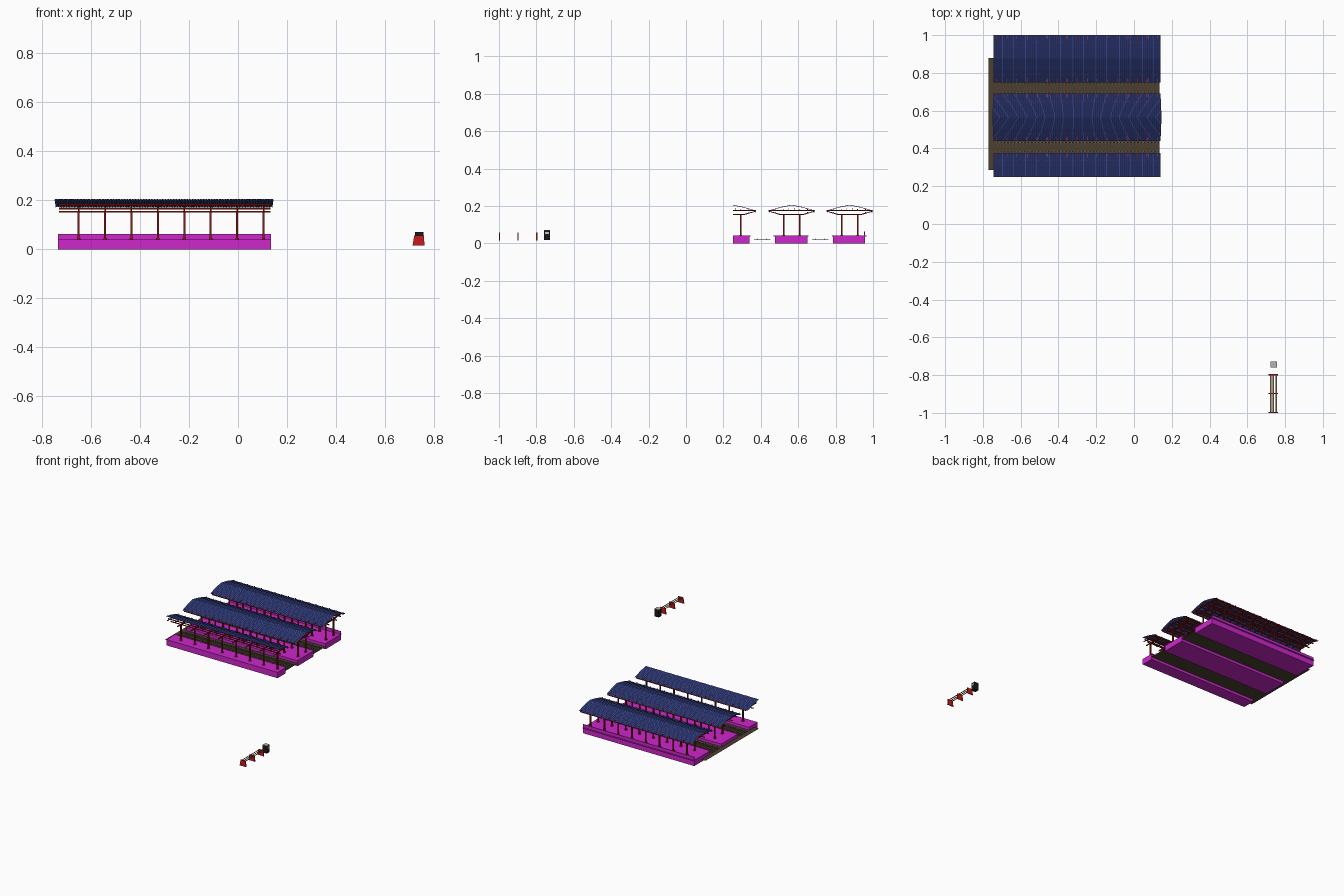
import bpy, bmesh, math
from mathutils import Vector

if "Cube" in bpy.data.objects:
    bpy.data.objects.remove(bpy.data.objects["Cube"])


def mat(name, r, g, b):
    m = bpy.data.materials.new(name)
    m.diffuse_color = (r, g, b, 1)
    m.use_nodes = True
    m.node_tree.nodes["Principled BSDF"].inputs["Base Color"].default_value = m.diffuse_color
    return m


MAGENTA = mat("magenta", 0.62, 0.02, 0.6)
RED = mat("dark_red", 0.25, 0.01, 0.005)
BRIGHT = mat("bright_red", 0.6, 0.01, 0.01)
BLUE = mat("roof_blue", 0.06, 0.09, 0.4)
BROWN = mat("ballast", 0.07, 0.05, 0.03)
TAN = mat("tan_wood", 0.25, 0.16, 0.06)
STEEL = mat("steel", 0.16, 0.12, 0.09)
BLACK = mat("black", 0.01, 0.01, 0.01)
GREY = mat("grey", 0.45, 0.45, 0.45)
WHITE = mat("white", 0.9, 0.9, 0.9)


def finish(bm, name, material):
    me = bpy.data.meshes.new(name)
    bm.to_mesh(me)
    bm.free()
    me.materials.append(material)
    ob = bpy.data.objects.new(name, me)
    bpy.context.collection.objects.link(ob)
    return ob


def add_box(bm, x0, x1, y0, y1, z0, z1):
    vs = bmesh.ops.create_cube(bm, size=1)["verts"]
    for v in vs:
        v.co = Vector(((x0 + x1) / 2 + v.co.x * (x1 - x0),
                       (y0 + y1) / 2 + v.co.y * (y1 - y0),
                       (z0 + z1) / 2 + v.co.z * (z1 - z0)))


def boxes(name, material, dims):
    bm = bmesh.new()
    for d in dims:
        add_box(bm, *d)
    return finish(bm, name, material)


def add_quad(bm, x0, x1, y0, y1, z):
    bm.faces.new([bm.verts.new(p) for p in
                  ((x0, y0, z), (x1, y0, z), (x1, y1, z), (x0, y1, z))])


def add_prism(bm, pts, x0, x1):
    """Extrude a y-z outline along x."""
    a = [bm.verts.new((x0, y, z)) for y, z in pts]
    b = [bm.verts.new((x1, y, z)) for y, z in pts]
    n = len(pts)
    bm.faces.new(a)
    bm.faces.new(b[::-1])
    for i in range(n):
        bm.faces.new((a[i], b[i], b[(i + 1) % n], a[(i + 1) % n]))
    return a + b


X0, X1 = -0.735, 0.135
COLS = [-0.651 + 0.1079 * i for i in range(8)]

# Platforms with a thin overhanging lip, and the back wall
for i, (y0, y1, l0, l1) in enumerate([(0.25, 0.34, 0.25, 0.346),
                                      (0.475, 0.65, 0.469, 0.656),
                                      (0.786, 0.957, 0.78, 0.966)]):
    boxes(f"platform_{i + 1}", MAGENTA, [(X0, X1, y0, y1, 0, 0.037),
                                         (X0, X1, l0, l1, 0.037, 0.041)])
boxes("back_wall", MAGENTA, [(X0, X1, 0.953, 0.958, 0.04, 0.063)])

# Track bed, sleepers and rails
bm = bmesh.new()
add_quad(bm, -0.77, X1, 0.285, 0.88, 0.018)
finish(bm, "track_bed", BROWN)
for i, yc in enumerate((0.4075, 0.718)):
    boxes(f"sleepers_{i + 1}", BROWN,
          [(x, x + 0.009, yc - 0.045, yc + 0.045, 0.0185, 0.021)
           for x in [X0 + 0.0181 * k for k in range(48)]])
    boxes(f"rails_{i + 1}", STEEL,
          [(X0, X1, yc + s - 0.0015, yc + s + 0.0015, 0.021, 0.026) for s in (-0.024, 0.024)])


def roof_z(d):
    """Height of the canopy sheet at distance d from the ridge."""
    d = abs(d)
    return 0.204 - 0.2 * d if d < 0.06 else 0.192 - 0.3 * (d - 0.06)


def canopy(tag, yc, sides, flare):
    # Corrugated sheet
    bm = bmesh.new()
    offs = [-0.125, -0.06, 0, 0.06, 0.125] if len(sides) == 2 else [0, 0.06, 0.125]
    n = 160
    rows = []
    for d in offs:
        k = 1 + flare * (1 - abs(d) / 0.125)
        rows.append([bm.verts.new((-0.302 + (-0.4425 + 0.885 * i / n) * k, yc + d,
                                   roof_z(d) + (0.002 if i % 2 else -0.001)))
                     for i in range(n + 1)])
    for a, b in zip(rows, rows[1:]):
        for i in range(n):
            bm.faces.new((a[i], a[i + 1], b[i + 1], b[i]))
    finish(bm, f"canopy_roof_{tag}", BLUE)

    # Columns with feet
    parts = []
    for x in COLS:
        for s in sides:
            y = yc + s * 0.0425
            parts += [(x - 0.004, x + 0.004, y - 0.004, y + 0.004, 0.04, 0.155),
                      (x - 0.007, x + 0.007, y - 0.007, y + 0.007, 0.04, 0.046)]
    boxes(f"columns_{tag}", RED, parts)

    # Longitudinal beams
    parts = []
    for s in sides:
        for d, z in ((0.0425, 0.154), (0.085, 0.165), (0.12, 0.168),
                     (0.0425, 0.182), (0.085, 0.181), (0.015, 0.184)):
            y = yc + s * d
            parts.append((-0.732, 0.132, y - 0.002, y + 0.002, z - 0.003, z + 0.003))
    # Cross beams on the columns
    lo, hi = min(sides + [0]), max(sides + [0])
    for x in COLS:
        parts.append((x - 0.003, x + 0.003, yc + lo * 0.065, yc + hi * 0.065, 0.151, 0.157))
    # Cross ties at half spacing
    for i in range(17):
        x = -0.7275 + i * 0.0533
        parts.append((x - 0.002, x + 0.002, yc + lo * 0.123, yc + hi * 0.123, 0.174, 0.179))
    boxes(f"canopy_beams_{tag}", RED, parts)

    # Slanted brackets out to the eaves
    bm = bmesh.new()
    for x in COLS:
        for s in sides:
            add_prism(bm, [(yc + s * 0.06, 0.151), (yc + s * 0.123, 0.170),
                           (yc + s * 0.123, 0.174), (yc + s * 0.06, 0.157)],
                      x - 0.003, x + 0.003)
    bmesh.ops.recalc_face_normals(bm, faces=bm.faces)
    finish(bm, f"canopy_brackets_{tag}", RED)


canopy("front", 0.25, [1], 0)
canopy("middle", 0.565, [-1, 1], 0.012)
canopy("back", 0.875, [-1, 1], 0)

# Bench: three trapezoid supports and flat slats
bm = bmesh.new()
for y in (-0.997, -0.8975, -0.798):
    a = [bm.verts.new((x, y - 0.003, z)) for x, z in
         ((0.713, 0.016), (0.762, 0.016), (0.759, 0.057), (0.72, 0.057))]
    f = bm.faces.new(a)
    ext = bmesh.ops.extrude_face_region(bm, geom=[f])["geom"]
    for v in ext:
        if isinstance(v, bmesh.types.BMVert):
            v.co.y += 0.006
bmesh.ops.recalc_face_normals(bm, faces=bm.faces)
finish(bm, "bench_supports", BRIGHT)
bm = bmesh.new()
for x in (0.724, 0.738, 0.752):
    add_quad(bm, x - 0.004, x + 0.004, -0.997, -0.798, 0.052)
finish(bm, "bench_slats", TAN)

# Litter bin with grey lid and a pale opening
boxes("bin_body", BLACK, [(0.723, 0.757, -0.759, -0.727, 0.018, 0.07)])
boxes("bin_lid", GREY, [(0.723, 0.757, -0.759, -0.727, 0.07, 0.0715)])
boxes("bin_opening", WHITE, [(0.757, 0.758, -0.753, -0.733, 0.05, 0.06)])
